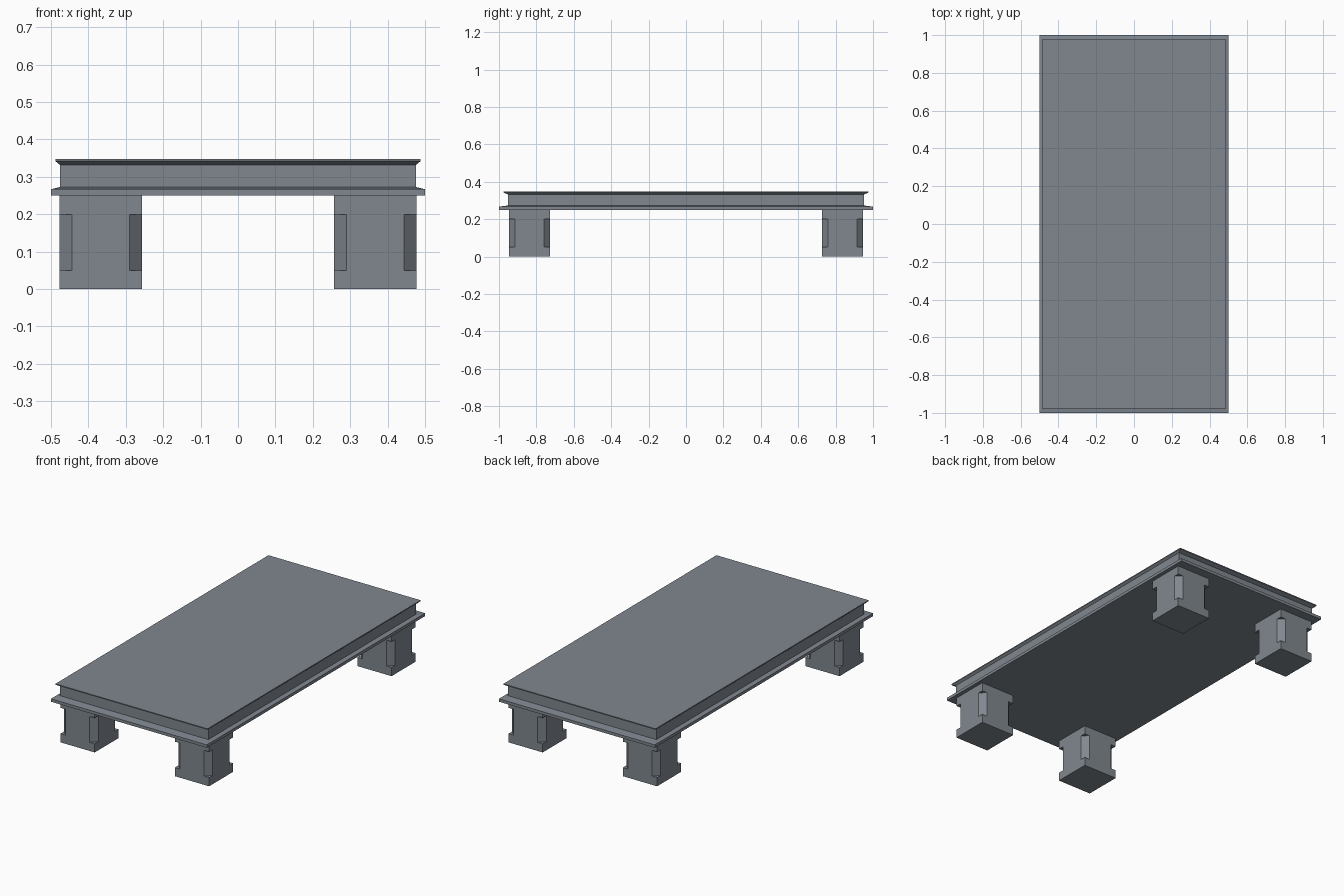
import bpy, bmesh, math

if "Cube" in bpy.data.objects:
    bpy.data.objects.remove(bpy.data.objects["Cube"])

stone = bpy.data.materials.new("slate_grey")
stone.diffuse_color = (0.216, 0.244, 0.275, 1)
stone.use_nodes = True
stone.node_tree.nodes["Principled BSDF"].inputs["Base Color"].default_value = stone.diffuse_color


def loft(name, rings):
    """Skin a stack of equal-length point rings, cap both ends, tidy up."""
    bm = bmesh.new()
    loops = [[bm.verts.new(p) for p in ring] for ring in rings]
    n = len(loops[0])
    for a, b in zip(loops, loops[1:]):
        for i in range(n):
            j = (i + 1) % n
            bm.faces.new((a[i], a[j], b[j], b[i]))
    bm.faces.new(loops[0][::-1])
    bm.faces.new(loops[-1])
    bmesh.ops.remove_doubles(bm, verts=bm.verts[:], dist=1e-5)
    bmesh.ops.dissolve_limit(bm, angle_limit=math.radians(1),
                             verts=bm.verts[:], edges=bm.edges[:])
    bmesh.ops.recalc_face_normals(bm, faces=bm.faces[:])
    mesh = bpy.data.meshes.new(name)
    bm.to_mesh(mesh)
    bm.free()
    mesh.materials.append(stone)
    obj = bpy.data.objects.new(name, mesh)
    bpy.context.collection.objects.link(obj)
    return obj


def slab_ring(hx, hy, z):
    return [(-hx, -hy, z), (hx, -hy, z), (hx, hy, z), (-hx, hy, z)]


def leg_ring(h, c, z, notched):
    """Square ring with three points per corner; notching flattens the corner."""
    pts = []
    k = h - c / 2 if notched else h
    for q in range(4):
        co, si = [(1, 0), (0, 1), (-1, 0), (0, -1)][q]
        for x, y in ((h, h - c), (k, k), (h - c, h)):
            pts.append((x * co - y * si, x * si + y * co, z))
    return pts


# Tabletop: wide base moulding, recessed band, flared top lip
profile = [(0.50, 1.00, 0.25), (0.50, 1.00, 0.267), (0.476, 0.952, 0.273),
           (0.476, 0.952, 0.332), (0.488, 0.976, 0.342), (0.488, 0.976, 0.348)]
loft("tabletop", [slab_ring(*p) for p in profile])

# Four square legs with stopped corner chamfers
H, C = 0.11, 0.033
stations = [(0, False), (0.05, False), (0.05, True),
            (0.20, True), (0.20, False), (0.25, False)]
for sy, end in ((-1, "front"), (1, "back")):
    for sx, side in ((-1, "left"), (1, "right")):
        leg = loft(f"{end}_{side}_leg", [leg_ring(H, C, z, n) for z, n in stations])
        leg.location = (sx * 0.367, sy * 0.836, 0)
